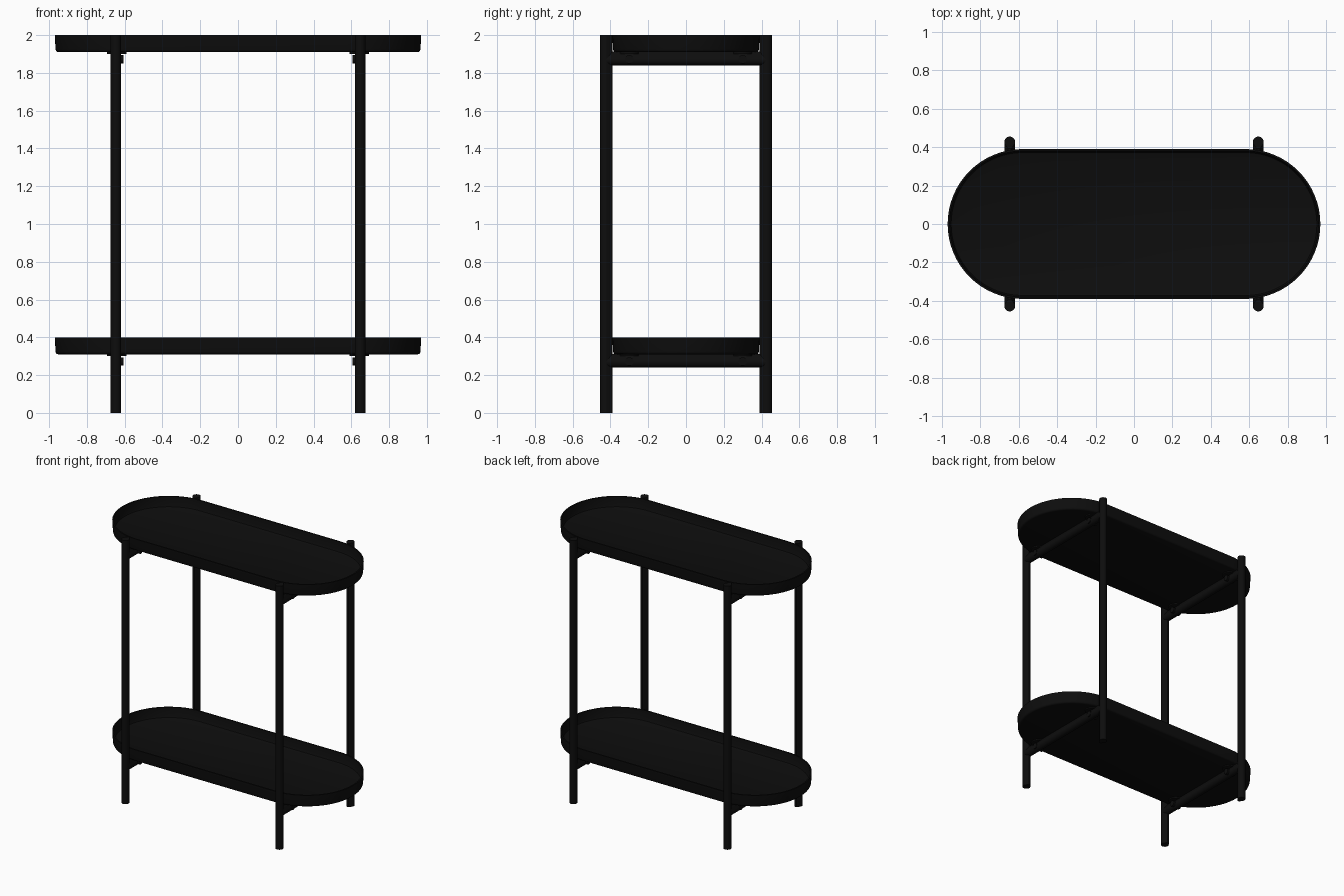
import bpy, bmesh, math
from mathutils import Matrix, Vector

cube = bpy.data.objects.get("Cube")
if cube:
    bpy.data.objects.remove(cube, do_unlink=True)

black = bpy.data.materials.new("matte black")
black.use_nodes = True
COLOUR = (0.004, 0.004, 0.004, 1)
black.diffuse_color = COLOUR
black.node_tree.nodes["Principled BSDF"].inputs["Base Color"].default_value = COLOUR

LEG_X, LEG_Y, LEG_R = 0.647, 0.427, 0.028
HALF_LENGTH, HALF_WIDTH = 0.97, 0.39
TRAY_BASES = {"lower": 0.31, "upper": 1.91}


def finish(name, bm):
    bmesh.ops.recalc_face_normals(bm, faces=bm.faces)
    mesh = bpy.data.meshes.new(name)
    bm.to_mesh(mesh)
    bm.free()
    mesh.materials.append(black)
    obj = bpy.data.objects.new(name, mesh)
    bpy.context.collection.objects.link(obj)
    bpy.ops.object.select_all(action='DESELECT')
    obj.select_set(True)
    bpy.context.view_layer.objects.active = obj
    bpy.ops.object.shade_smooth_by_angle(angle=math.radians(35))
    return obj


def loft(name, rings):
    """Skin a stack of closed rings and cap both ends."""
    bm = bmesh.new()
    loops = [[bm.verts.new(p) for p in ring] for ring in rings]
    n = len(loops[0])
    for a, b in zip(loops, loops[1:]):
        for i in range(n):
            j = (i + 1) % n
            bm.faces.new((a[i], a[j], b[j], b[i]))
    bm.faces.new(loops[0][::-1])
    bm.faces.new(loops[-1])
    return finish(name, bm)


def stadium(inset, z, steps=32):
    """Pill-shaped outline, shrunk by inset."""
    r, straight = HALF_WIDTH - inset, HALF_LENGTH - HALF_WIDTH
    ring = []
    for side in (1, -1):
        for i in range(steps + 1):
            a = math.pi * i / steps - side * math.pi / 2
            ring.append((side * straight + r * math.cos(a), r * math.sin(a), z))
    return ring


def teardrop(r=LEG_R, tip=0.037, steps=20):
    """Round bar section drawn out to a narrow tip along +v."""
    pts = [(-0.008, tip)]
    for i in range(steps + 1):
        a = math.radians(160 + 220 * i / steps)
        pts.append((r * math.cos(a), r * math.sin(a)))
    return pts + [(0.008, tip)]


def cylinder(name, centre, radius, depth, axis):
    bm = bmesh.new()
    turn = Vector((0, 0, 1)).rotation_difference(Vector(axis)).to_matrix().to_4x4()
    bmesh.ops.create_cone(bm, cap_ends=True, segments=24, radius1=radius,
                          radius2=radius, depth=depth,
                          matrix=Matrix.Translation(centre) @ turn)
    return finish(name, bm)


# Legs, with the narrow edge of the section turned towards the trays
for sx, side in ((1, "left"), (-1, "right")):
    for sy, end in ((-1, "front"), (1, "back")):
        loft(f"{end}_{side}_leg",
             [[(sx * LEG_X + u, sy * (LEG_Y - v), z) for u, v in teardrop()]
              for z in (0, 2)])

for level, base in TRAY_BASES.items():
    # Tray: rounded underside, outer wall, rim, inner wall and floor
    profile = [(0.018, 0), (0.011, 0.002), (0.006, 0.007), (0.004, 0.015),
               (0, 0.09), (0.010, 0.09), (0.014, 0.024), (0.018, 0.016),
               (0.026, 0.012)]
    loft(f"{level}_tray", [stadium(i, base + h) for i, h in profile])

    for sx, side in ((1, "left"), (-1, "right")):
        # Cross bar, with the narrow edge turned up under the tray
        bar_z = base - 0.042
        loft(f"{level}_{side}_cross_bar",
             [[(sx * LEG_X + u, y, bar_z + v) for u, v in teardrop(tip=0.044)]
              for y in (-LEG_Y, LEG_Y)])
        # Mounting pads and screws
        for sy, end in ((-1, "front"), (1, "back")):
            cylinder(f"{level}_{end}_{side}_pad",
                     (sx * 0.642, sy * 0.30, base - 0.004), 0.052, 0.01, (0, 0, 1))
            cylinder(f"{level}_{end}_{side}_screw",
                     (sx * 0.641, sy * 0.30, base - 0.038), 0.022, 0.07, (1, 0, 0))
